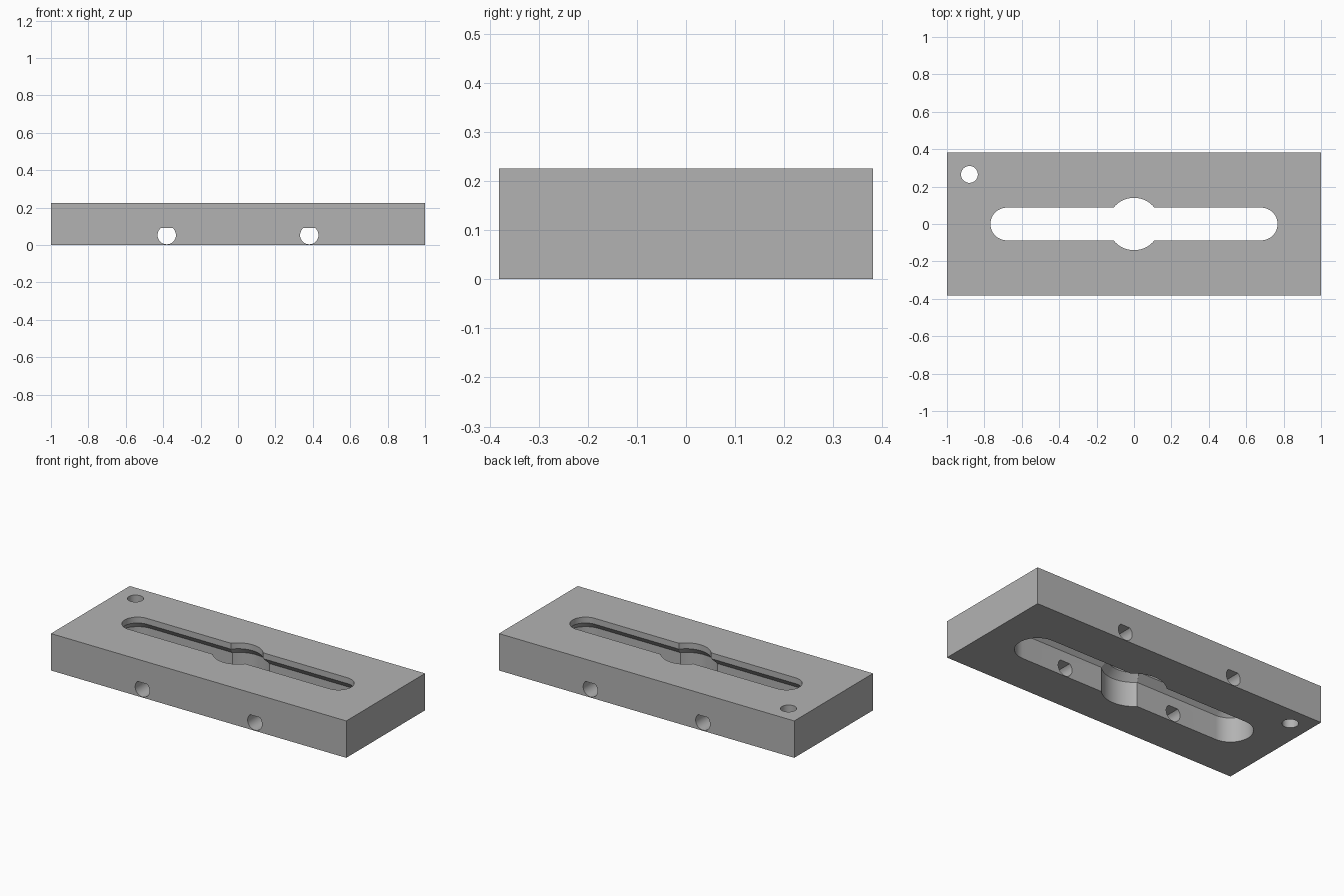
import bpy, bmesh, math

cube = bpy.data.objects.get("Cube")
if cube:
    bpy.data.objects.remove(cube, do_unlink=True)

LENGTH, WIDTH, HEIGHT = 2.0, 0.762, 0.226

grey = bpy.data.materials.new("plain grey")
grey.use_nodes = True
grey.diffuse_color = (0.45, 0.45, 0.45, 1)
grey.node_tree.nodes["Principled BSDF"].inputs["Base Color"].default_value = grey.diffuse_color


def loft(name, rings):
    """Solid skinned through matching closed rings of points."""
    bm = bmesh.new()
    loops = [[bm.verts.new(p) for p in ring] for ring in rings]
    n = len(loops[0])
    for a, b in zip(loops, loops[1:]):
        for i in range(n):
            j = (i + 1) % n
            bm.faces.new((a[i], a[j], b[j], b[i]))
    bm.faces.new(loops[0][::-1])
    bm.faces.new(loops[-1])
    bmesh.ops.recalc_face_normals(bm, faces=bm.faces)
    mesh = bpy.data.meshes.new(name)
    bm.to_mesh(mesh)
    bm.free()
    mesh.materials.append(grey)
    obj = bpy.data.objects.new(name, mesh)
    bpy.context.collection.objects.link(obj)
    return obj


def stadium(half, r, z, x=0, y=0, steps=32):
    """Outline of a round-ended slot; half = 0 gives a circle."""
    pts = []
    for side in (1, -1):
        for i in range(steps + (1 if half else 0)):
            a = math.pi * (i / steps - 0.5)
            pts.append((x + side * (half + r * math.cos(a)), y + side * r * math.sin(a), z))
    return pts


def d_outline(x, y, z=0.053, r=0.049, flat=0.037, steps=48):
    """Round outline with a flat top, for the cross holes."""
    start = math.asin(flat / r)
    sweep = math.pi + 2 * start
    return [(x + r * math.cos(start - sweep * i / steps), y,
             z + r * math.sin(start - sweep * i / steps)) for i in range(steps + 1)]


# Block
hx, hy = LENGTH / 2, WIDTH / 2
block = loft("slotted_block", [[(-hx, -hy, z), (hx, -hy, z), (hx, hy, z), (-hx, hy, z)]
                               for z in (0, HEIGHT)])

# Slot and centre opening: wide below, sloping in to a narrow lip at the top
lip = [(-0.1, 0.0375), (0.15, 0.0375), (0.19, 0), (0.3, 0)]
cutters = [
    loft("slot_cutter", [stadium(0.68, 0.0875 + d, z) for z, d in lip]),
    loft("centre_cutter", [stadium(0, 0.14 + d, z) for z, d in lip]),
    loft("corner_hole_cutter", [stadium(0, 0.045, z, -0.88, 0.265) for z in (-0.1, 0.3)]),
]
# Flat-topped cross holes through both long sides
for side in (-1, 1):
    cutters.append(loft("cross_hole_cutter", [d_outline(side * 0.381, y) for y in (-0.5, 0.5)]))

for cutter in cutters:
    mod = block.modifiers.new(cutter.name, "BOOLEAN")
    mod.operation = "DIFFERENCE"
    mod.solver = "EXACT"
    mod.object = cutter

bpy.ops.object.select_all(action="DESELECT")
block.select_set(True)
bpy.context.view_layer.objects.active = block
for name in [m.name for m in block.modifiers]:
    bpy.ops.object.modifier_apply(modifier=name)
for cutter in cutters:
    bpy.data.objects.remove(cutter, do_unlink=True)

# Smooth curved walls, crisp edges
bpy.ops.object.shade_smooth_by_angle(angle=math.radians(30))
